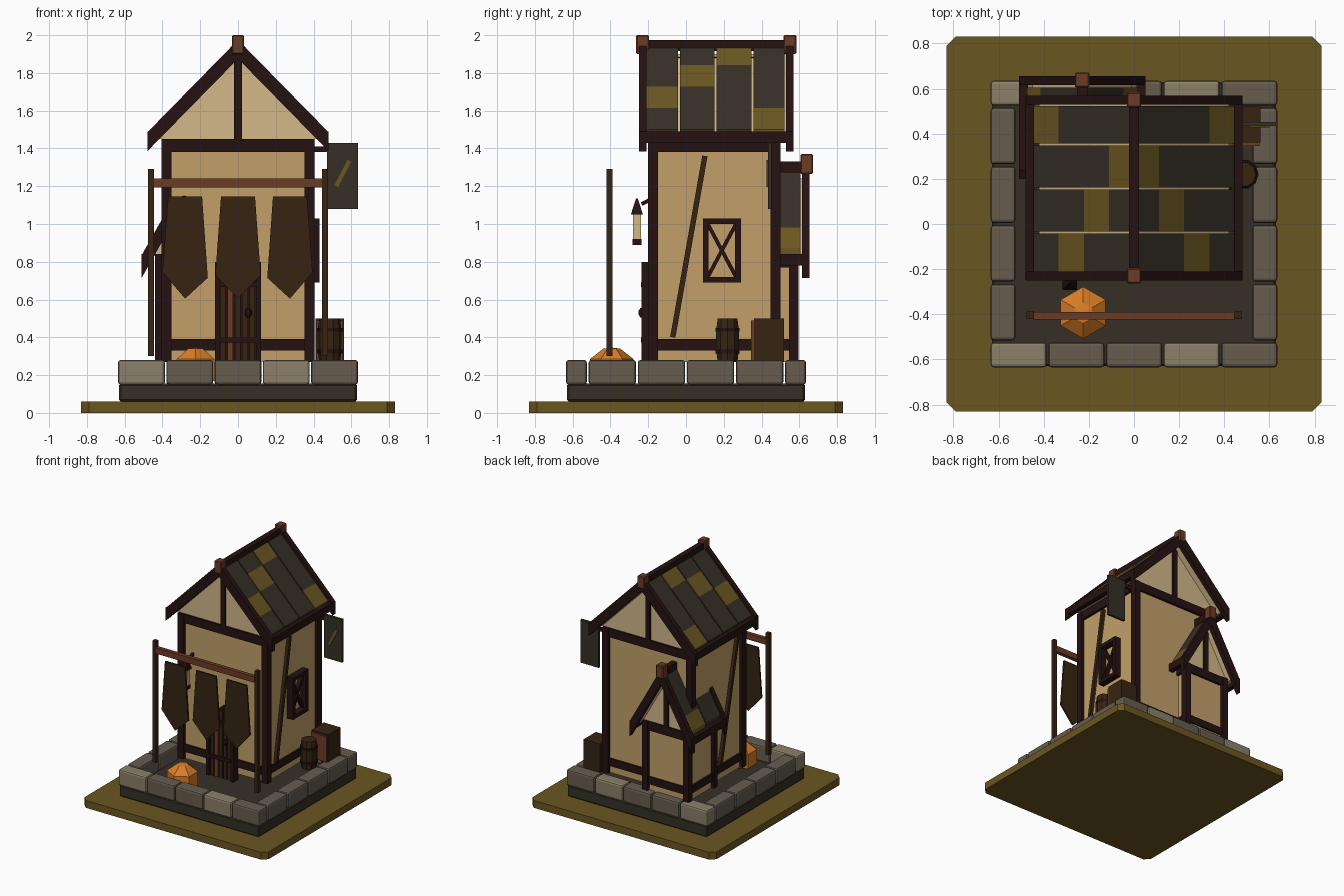
import bpy, bmesh, math
from mathutils import Vector, Matrix

if "Cube" in bpy.data.objects:
    bpy.data.objects.remove(bpy.data.objects["Cube"])


def mat(name, r, g, b):
    m = bpy.data.materials.new(name)
    lin = [((c / 255 + 0.055) / 1.055) ** 2.4 for c in (r, g, b)]
    m.diffuse_color = (*lin, 1)
    m.use_nodes = True
    m.node_tree.nodes["Principled BSDF"].inputs["Base Color"].default_value = m.diffuse_color
    return m


GRASS = mat("moss_olive", 106, 86, 33)
SLATE = mat("dark_slate", 54, 47, 38)
STONE = mat("grey_stone", 102, 92, 79)
PALE = mat("pale_stone", 139, 128, 106)
TIMBER = mat("dark_timber", 38, 17, 17)
WOOD = mat("dark_brown_wood", 54, 36, 18)
RED = mat("red_brown_wood", 108, 59, 37)
WALL = mat("tan_plaster", 194, 160, 106)
CREAM = mat("cream_plaster", 210, 185, 138)
ORANGE = mat("orange", 218, 126, 38)


def finish(name, bm, mats, bevel=0, segs=1):
    bmesh.ops.recalc_face_normals(bm, faces=bm.faces)
    me = bpy.data.meshes.new(name)
    bm.to_mesh(me)
    bm.free()
    for m in mats:
        me.materials.append(m)
    ob = bpy.data.objects.new(name, me)
    bpy.context.collection.objects.link(ob)
    if bevel:
        mod = ob.modifiers.new("bevel", "BEVEL")
        mod.width, mod.segments = bevel, segs
    return ob


def prisms(name, parts, mats):
    """Each part is (xz outline, y0, y1, material index), extruded along y."""
    bm = bmesh.new()
    for pts, y0, y1, mi in parts:
        f = bm.faces.new([bm.verts.new((x, y0, z)) for x, z in pts])
        old = set(bm.faces) - {f}
        g = bmesh.ops.extrude_face_region(bm, geom=[f], use_keep_orig=True)
        for v in g["geom"]:
            if isinstance(v, bmesh.types.BMVert):
                v.co.y = y1
        for face in set(bm.faces) - old:
            face.material_index = mi
    return finish(name, bm, mats)


def box(name, x0, x1, y0, y1, z0, z1, m, bevel=0, segs=1):
    bm = bmesh.new()
    bmesh.ops.create_cube(bm, size=1)
    for v in bm.verts:
        v.co = Vector(((x0 + x1) / 2 + v.co.x * (x1 - x0), (y0 + y1) / 2 + v.co.y * (y1 - y0),
                       (z0 + z1) / 2 + v.co.z * (z1 - z0)))
    return finish(name, bm, [m], bevel, segs)


def bar(name, a, b, w, d, m, depth_axis=(1, 0, 0)):
    """Straight bar from a to b, d thick along depth_axis and w across."""
    a, b, dx = Vector(a), Vector(b), Vector(depth_axis)
    u = (b - a).normalized()
    s = u.cross(dx).normalized()
    t = s.cross(u)
    bm = bmesh.new()
    bmesh.ops.create_cube(bm, size=1)
    for v in bm.verts:
        v.co = (a + b) / 2 + u * v.co.x * (b - a).length + s * v.co.y * w + t * v.co.z * d
    return finish(name, bm, [m])


def turned(name, x, y, profile, sides, m, rot=0):
    """Stacked rings given as (radius, z)."""
    bm = bmesh.new()
    rings = [[bm.verts.new((x + r * math.cos(rot + 2 * math.pi * i / sides),
                            y + r * math.sin(rot + 2 * math.pi * i / sides), z)) for i in range(sides)]
             for r, z in profile]
    for p, q in zip(rings, rings[1:]):
        for i in range(sides):
            j = (i + 1) % sides
            bm.faces.new((p[i], p[j], q[j], q[i]))
    bm.faces.new(rings[0])
    bm.faces.new(rings[-1])
    return finish(name, bm, [m])


def frame(name, x0, x1, y0, y1, z0, z1, p):
    """Plaster body with corner posts, sill and top beams."""
    i = 0.025
    box(name + "_walls", x0 + i, x1 - i, y0 + i, y1 - i, z0, z1, WALL)
    for k, x in enumerate((x0, x1 - p)):
        for j, y in enumerate((y0, y1 - p)):
            box(f"{name}_post_{k}{j}", x, x + p, y, y + p, z0, z1, TIMBER)
    for part, a, b, e in (("sill", 0.33, 0.39, 0.01), ("top_beam", z1 - 0.07, z1, 0.005)):
        box(f"{name}_{part}", x0 + e, x1 - e, y0 + e, y1 - e, a, b, TIMBER)


def roof(name, cx, hw, za, ze, y0, y1, strips, moss, gable_y, gable_z, th):
    """Gabled roof: barge boards, ridge, eaves, shingle strips, cream gables."""
    def line(x):
        return za - (za - ze) * x / hw

    def chevron(w, drop, t):
        return [(cx - w, line(w) - drop), (cx, za - drop), (cx + w, line(w) - drop),
                (cx + w, line(w) - drop - t), (cx, za - drop - t), (cx - w, line(w) - drop - t)]
    bd = 0.04
    prisms(name + "_barge_boards", [(chevron(hw, 0, th), y0, y0 + bd, 0),
                                    (chevron(hw, 0, th), y1 - bd, y1, 0)], [TIMBER])
    prisms(name + "_underlay", [(chevron(hw - 0.06, th * .75, th * .25), y0 + bd, y1 - bd, 0)], [CREAM])
    box(name + "_ridge", cx - .023, cx + .023, y0, y1, za - .06, za, TIMBER)
    for s in (-1, 1):
        x = cx + s * (hw - .02)
        box(f"{name}_eave_{s}", x - .02, x + .02, y0, y1, ze - .055, ze + .005, TIMBER)
    parts, w, n = [], (hw - 0.035) / 4, len(strips)
    for (a, b), mo in zip(strips, moss):
        for k in range(4):
            for s in (-1, 1):
                e0, e1 = k * w, (k + 1) * w
                pts = [(cx + s * e, line(e) - d) for e, d in
                       ((e0, th * .2), (e1, th * .2), (e1, th * .75), (e0, th * .75))]
                parts.append((pts, a, b, int(k == mo)))
    prisms(name + "_shingles", parts, [SLATE, GRASS])
    g0, g1 = gable_y
    xw = hw * (za - th - gable_z) / (za - ze)
    prisms(name + "_gables", [([(cx - xw, gable_z), (cx + xw, gable_z), (cx, za - th)], g0, g1, 0)], [CREAM])
    box(name + "_king_post", cx - .02, cx + .02, g0 - .015, g1 + .015, gable_z, za - th * .9, TIMBER)


# Ground slab and stone footing
ch = 0.04
bm = bmesh.new()
e, c = 0.83, 0.83 - ch
bv = [bm.verts.new((x, y, 0)) for x, y in ((e, -c), (e, c), (c, e), (-c, e), (-e, c), (-e, -c), (-c, -e), (c, -e))]
r = bmesh.ops.extrude_face_region(bm, geom=[bm.faces.new(bv)], use_keep_orig=True)
for v in r["geom"]:
    if isinstance(v, bmesh.types.BMVert):
        v.co.z = 0.06
finish("ground_slab", bm, [GRASS])
box("footing", -.63, .63, -.63, .63, .06, .155, SLATE, .01)
for i in range(5):
    x = -.635 + i * .2555
    for row, y, pale in (("front", -.635, (0, 3)), ("back", .525, (0, 3))):
        box(f"stone_{row}_{i}", x, x + .248, y, y + .11, .15, .28, PALE if i in pale else STONE, .014, 2)
for i in range(4):
    y = -.515 + i * .26
    for side, x in (("left", -.635), ("right", .525)):
        box(f"stone_{side}_{i}", x, x + .11, y, y + .25, .15, .28, STONE, .014, 2)

# Main house
frame("house", -.405, .405, -.2, .5, .27, 1.45, .053)
roof("house_roof", 0, .48, 1.975, 1.485, -.25, .57,
     [(-.21, -.042), (-.033, .152), (.161, .348), (.357, .522)], (2, 1, 0, 3), (-.18, .48), 1.45, .1)
for i, y in enumerate((-.23, .55)):
    box(f"finial_{i}", -.032, .032, y - .034, y + .034, 1.9, 2.0, RED, .006)

# Back annex
frame("annex", -.44, -.02, .22, .595, .27, .84, .05)
roof("annex_roof", -.23, .28, 1.33, .835, .2, .655, [(.24, .42), (.429, .605)], (1, 3), (.25, .575), .83, .12)
box("annex_finial", -.262, -.198, .605, .672, 1.265, 1.37, RED, .006)

# Braces on the side walls
bar("right_brace", (.39, -.07, .4), (.39, .1, 1.36), .028, .03, WOOD)
bar("left_brace", (-.39, .12, .4), (-.39, -.1, 1.36), .028, .03, WOOD)

# Crossed window on the right
for n, a in (("low", .705), ("high", 1.015)):
    bar("window_rail_" + n, (.405, .09, a), (.405, .29, a), .03, .055, TIMBER)
for n, y in (("a", .105), ("b", .275)):
    bar("window_stile_" + n, (.405, y, .69), (.405, y, 1.03), .03, .055, TIMBER)
bar("window_cross_a", (.395, .11, .71), (.395, .27, 1.01), .02, .03, TIMBER)
bar("window_cross_b", (.395, .11, 1.01), (.395, .27, .71), .02, .03, TIMBER)

# Plank door with pointed top
prisms("door_back", [([(-.1, .22), (.1, .22), (.1, .72), (0, .8), (-.1, .72)], -.205, -.17, 0)], [TIMBER])
planks = []
for i in range(5):
    x = -.095 + i * .039
    planks.append(([(x, .22), (x + .03, .22), (x + .03, .78 - abs(x + .03) * .6), (x, .78 - abs(x) * .6)],
                   -.22, -.2, int(i == 1)))
prisms("door_planks", planks, [WOOD, RED])
for s in (-1, 1):
    box(f"door_jamb_{s}", s * .11 - .012, s * .11 + .012, -.235, -.17, .22, .8, TIMBER)
for z in (.385, .68):
    box(f"door_strap_{z}", -.1, .1, -.238, -.2, z - .013, z + .013, TIMBER)
turned("door_knob", .055, -.235, [(.008, .505), (.018, .52), (.018, .54), (.008, .555)], 6, TIMBER)

# Banner stand
for s in (-1, 1):
    box(f"banner_post_{s}", s * .46 - .016, s * .46 + .016, -.42, -.388, .3, 1.29, WOOD)
box("banner_rail", -.445, .445, -.422, -.39, 1.192, 1.24, RED)
for i, (cx, tilt) in enumerate(((-.28, .015), (0, 0), (.275, -.015))):
    pts = [(-.09, 1.145), (.09, 1.145), (.12, .73 - tilt), (0, .605), (-.12, .73 + tilt)]
    prisms(f"banner_{i}", [([(cx + x, z) for x, z in pts], -.412, -.398, 0)], [WOOD])

# Lantern by the door
lx, ly = -.285, -.26
turned("lantern_base", lx, ly, [(.034, .89), (.034, .92)], 4, TIMBER, math.pi / 4)
turned("lantern_glass", lx, ly, [(.03, .92), (.03, 1.05)], 4, CREAM, math.pi / 4)
turned("lantern_cap", lx, ly, [(.045, 1.05), (.016, 1.115), (.006, 1.135)], 4, TIMBER, math.pi / 4)
bar("lantern_bracket", (lx, -.17, 1.14), (lx, -.235, 1.105), .02, .02, TIMBER)

# Hanging sign with a diagonal stripe
box("sign_board", .47, .635, .433, .452, 1.08, 1.43, SLATE)
bar("sign_stripe", (.52, .431, 1.2), (.59, .431, 1.335), .022, .008, GRASS, (0, 1, 0))
box("sign_bracket", .4, .49, .435, .45, 1.38, 1.41, TIMBER)

# Barrel and crate
turned("barrel", .485, .22, [(.055, .27), (.064, .34), (.064, .43), (.055, .5)], 10, WOOD)
for z in (.325, .44):
    turned(f"barrel_hoop_{z}", .485, .22, [(.067, z - .01), (.067, z + .01)], 10, TIMBER)
box("crate", .41, .56, .36, .52, .27, .5, WOOD)
box("crate_front_plank", .415, .555, .345, .36, .28, .49, RED)

# Orange hexagonal heap
turned("orange_heap", -.225, -.393, [(.115, .17), (.115, .285), (.045, .34), (.005, .345)], 6, ORANGE, math.pi / 6)
